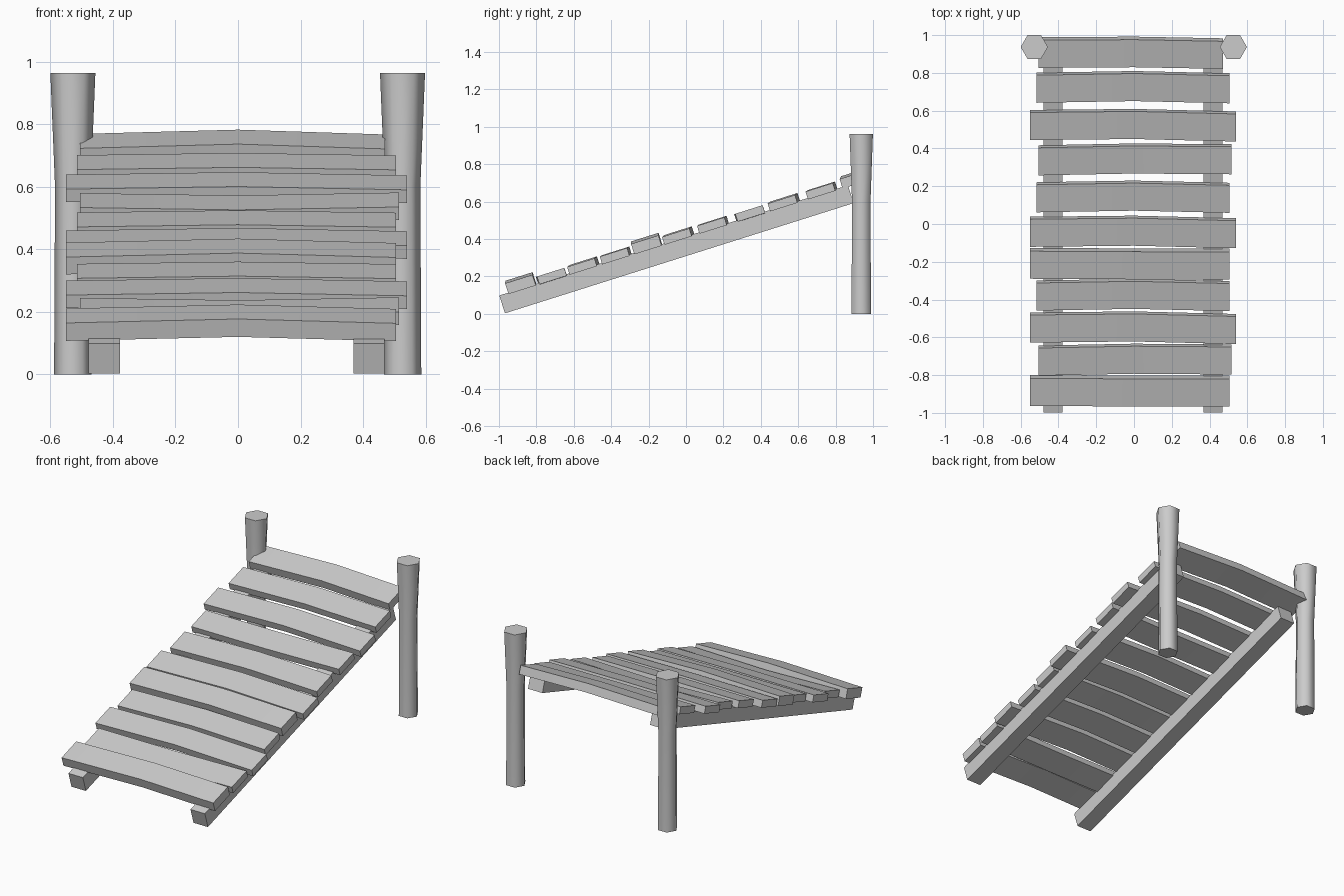
import bpy, math
from mathutils import Vector

if "Cube" in bpy.data.objects:
    bpy.data.objects.remove(bpy.data.objects["Cube"])

SLOPE = math.atan(0.316)
UP = Vector((0, -math.sin(SLOPE), math.cos(SLOPE)))      # normal of the ramp
ALONG = Vector((0, math.cos(SLOPE), math.sin(SLOPE)))    # uphill direction


def loft(name, rings):
    """Skin a list of equal-length point rings and cap both ends."""
    n = len(rings[0])
    verts = [p for r in rings for p in r]
    faces = [(i * n + j, i * n + (j + 1) % n, (i + 1) * n + (j + 1) % n, (i + 1) * n + j)
             for i in range(len(rings) - 1) for j in range(n)]
    faces += [tuple(reversed(range(n))), tuple(range(len(verts) - n, len(verts)))]
    mesh = bpy.data.meshes.new(name)
    mesh.from_pydata(verts, [], faces)
    ob = bpy.data.objects.new(name, mesh)
    bpy.context.collection.objects.link(ob)
    bpy.ops.object.select_all(action='DESELECT')
    bpy.context.view_layer.objects.active = ob
    ob.select_set(True)
    bpy.ops.object.mode_set(mode='EDIT')
    bpy.ops.mesh.select_all(action='SELECT')
    bpy.ops.mesh.normals_make_consistent(inside=False)
    bpy.ops.object.mode_set(mode='OBJECT')
    bpy.ops.object.shade_smooth_by_angle(angle=math.radians(62))
    return ob


def section(c, u, v, w, h):
    """Rectangle of size w x h in the plane u, v around c."""
    return [c + u * a * w / 2 + v * b * h / 2
            for a, b in ((-1, -1), (1, -1), (1, 1), (-1, 1))]


# Sloping side beams
for side, x in (("left", -0.428), ("right", 0.419)):
    start = Vector((x, -0.968, 0.003)) + UP * 0.05
    loft(f"{side}_beam", [section(start + ALONG * d, Vector((1, 0, 0)), UP, 0.1, 0.1)
                          for d in (0, 1.955)])

# Six-sided flared posts
for side, x in (("left", -0.528), ("right", 0.526)):
    loft(f"{side}_post", [[Vector((x + r * math.cos(k * math.pi / 3),
                                   0.937 + r * math.sin(k * math.pi / 3), z))
                           for k in range(6)]
                          for z, r in ((0, 0.06), (0.6, 0.057), (0.963, 0.072))])

# Planks: left end, right end, centre y, thickness, bow up, bow uphill, skew
PLANKS = [
    (-0.505, 0.470, 0.905, 0.053, 0.012, 0.010, -0.006),
    (-0.515, 0.505, 0.720, 0.044, 0.004, 0.012, -0.003),
    (-0.550, 0.540, 0.520, 0.044, 0.006, 0.012, -0.008),
    (-0.505, 0.515, 0.340, 0.044, -0.010, 0.004, 0.006),
    (-0.515, 0.505, 0.140, 0.044, 0.004, 0.012, -0.003),
    (-0.550, 0.540, -0.045, 0.044, 0.006, 0.012, -0.008),
    (-0.550, 0.505, -0.210, 0.058, 0.013, 0.003, -0.004),
    (-0.515, 0.505, -0.380, 0.044, 0.004, 0.012, -0.003),
    (-0.550, 0.540, -0.552, 0.044, 0.006, 0.012, -0.008),
    (-0.505, 0.515, -0.720, 0.044, -0.010, 0.004, 0.006),
    (-0.550, 0.505, -0.883, 0.060, 0.013, 0.003, -0.004),
]
for i, (x0, x1, y, t, rise, bow, skew) in enumerate(PLANKS):
    z = 0.10 + 0.316 * (y + 1) + (t / 2 - 0.01) / math.cos(SLOPE)
    rings = []
    for x, f, s in ((x0, 0, -0.5), (0, 1, 0), (x1, 0, 0.5)):
        c = Vector((x, y, z)) + UP * rise * f + ALONG * (bow * f + skew * s)
        rings.append(section(c, ALONG, UP, 0.153, t))
    loft(f"plank_{i + 1}", rings)
